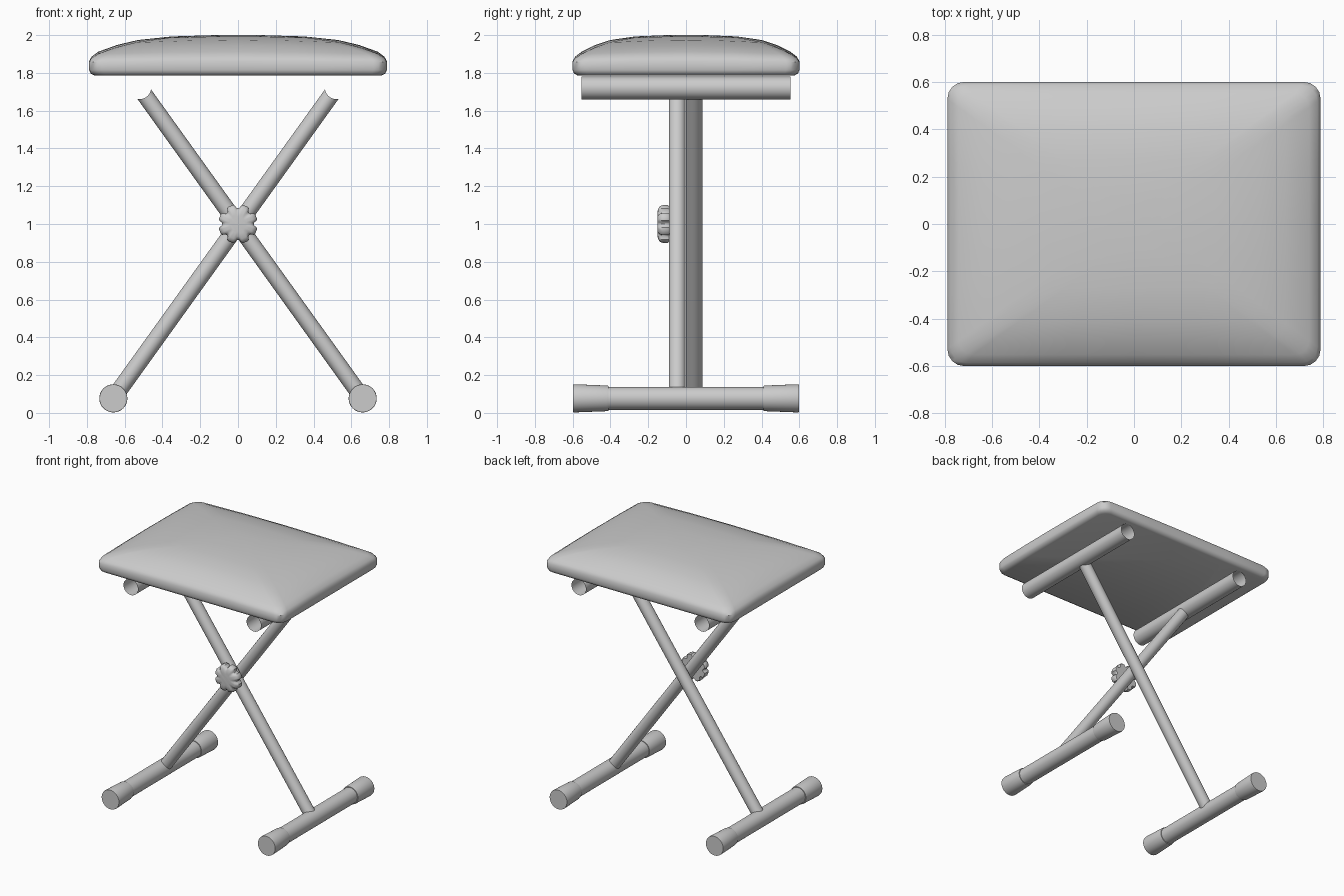
import bpy, bmesh
from math import sin, cos, pi, sqrt, tau
from mathutils import Vector

if "Cube" in bpy.data.objects:
    bpy.data.objects.remove(bpy.data.objects["Cube"])


def loft(name, rings, caps=(True, True), angle=40):
    """Skin a list of equally long closed rings into one object."""
    bm = bmesh.new()
    rows = [[bm.verts.new(p) for p in r] for r in rings]
    n = len(rows[0])
    for a, b in zip(rows, rows[1:]):
        for i in range(n):
            j = (i + 1) % n
            bm.faces.new((a[i], a[j], b[j], b[i]))
    for use, row in zip(caps, (rows[0], rows[-1])):
        if use:
            bm.faces.new(row)
    bmesh.ops.recalc_face_normals(bm, faces=bm.faces)
    me = bpy.data.meshes.new(name)
    bm.to_mesh(me)
    bm.free()
    ob = bpy.data.objects.new(name, me)
    bpy.context.collection.objects.link(ob)
    bpy.ops.object.select_all(action='DESELECT')
    ob.select_set(True)
    bpy.context.view_layer.objects.active = ob
    bpy.ops.object.shade_smooth_by_angle(angle=angle * pi / 180)
    return ob


def circle_y(x, y, z, r, n=32):
    return [(x + r * cos(tau * i / n), y, z + r * sin(tau * i / n)) for i in range(n)]


def seat_ring(hx, hy, z, rad, drop):
    """Rounded rectangle whose corners sit a little lower than its sides."""
    pts = []
    for k, (sx, sy) in enumerate(((1, 1), (-1, 1), (-1, -1), (1, -1))):
        for i in range(5):
            a = pi / 2 * (k + i / 4)
            pts.append((sx * (hx - rad) + rad * cos(a), sy * (hy - rad) + rad * sin(a)))
        # points along the following side
        if k % 2 == 0:
            pts += [(t * sx * (hx - rad), sy * hy) for t in (0.5, 0, -0.5)]
        else:
            pts += [(sx * hx, t * sy * (hy - rad)) for t in (0.5, 0, -0.5)]
    return [(x, y, z - drop * (x / hx * y / hy) ** 2) for x, y in pts]


# Padded seat
loft("seat", [seat_ring(*r) for r in (
    (0.757, 0.572, 1.785, 0.06, 0),
    (0.780, 0.593, 1.797, 0.07, 0),
    (0.788, 0.600, 1.815, 0.07, 0),
    (0.788, 0.600, 1.862, 0.07, 0.004),
    (0.775, 0.587, 1.886, 0.07, 0.008),
    (0.740, 0.552, 1.912, 0.06, 0.012),
    (0.640, 0.480, 1.948, 0.06, 0.014),
    (0.530, 0.400, 1.974, 0.06, 0.014),
    (0.350, 0.270, 1.993, 0.06, 0.008),
    (0.120, 0.100, 2.000, 0.05, 0.001))])

# Tube positions shared by the frame
TOP_X, TOP_Z, FOOT_X, FOOT_Z, TUBE_R = 0.52, 1.72, 0.66, 0.077, 0.061
LEG_R = 0.044

for side, label in ((-1, "left"), (1, "right")):
    # Open-ended tube under the seat
    loft(label + "_seat_tube", [circle_y(side * TOP_X, y, TOP_Z, TUBE_R)
                                for y in (-0.552, 0.552)], caps=(False, False))
    # Floor tube and its two rubber end caps
    loft(label + "_foot_tube", [circle_y(side * FOOT_X, y, FOOT_Z, TUBE_R)
                                for y in (-0.45, 0.45)])
    for s, end in ((-1, "front"), (1, "back")):
        loft(f"{label}_{end}_foot_cap",
             [circle_y(side * FOOT_X, s * y, FOOT_Z, r)
              for y, r in ((0.41, 0.066), (0.42, 0.068), (0.59, 0.0745), (0.598, 0.073))])

# Crossing legs, ends cut to fit against the round tubes
for side, y0, name in ((1, -0.046, "front_leg"), (-1, 0.043, "back_leg")):
    top = Vector((-side * TOP_X, y0, TOP_Z))
    foot = Vector((side * FOOT_X, y0, FOOT_Z))
    d = (foot - top).normalized()
    across = Vector((d.z, 0, -d.x))
    a, b = [], []
    for i in range(32):
        w, v = LEG_R * cos(tau * i / 32), LEG_R * sin(tau * i / 32)
        t = sqrt(TUBE_R ** 2 - w ** 2) - 0.002
        off = across * w + Vector((0, v, 0))
        a.append(top + off + d * t)
        b.append(foot + off - d * t)
    loft(name, [a, b], caps=(False, False))

# Eight-lobed tightening knob
LOBE = ((-0.5, 0.80), (-0.37, 0.84), (-0.27, 0.97), (-0.12, 1.0),
        (0.12, 1.0), (0.27, 0.97), (0.37, 0.84))


def knob_ring(y, r):
    pts = []
    for k in range(8):
        for u, f in LOBE:
            a = tau * (k + 0.5 + u) / 8
            pts.append((r * f * cos(a), y, 1.0 + r * f * sin(a)))
    return pts


loft("knob", [knob_ring(y, r) for y, r in (
    (-0.088, 0.098), (-0.095, 0.104), (-0.125, 0.104), (-0.140, 0.097),
    (-0.149, 0.080), (-0.152, 0.05))])
